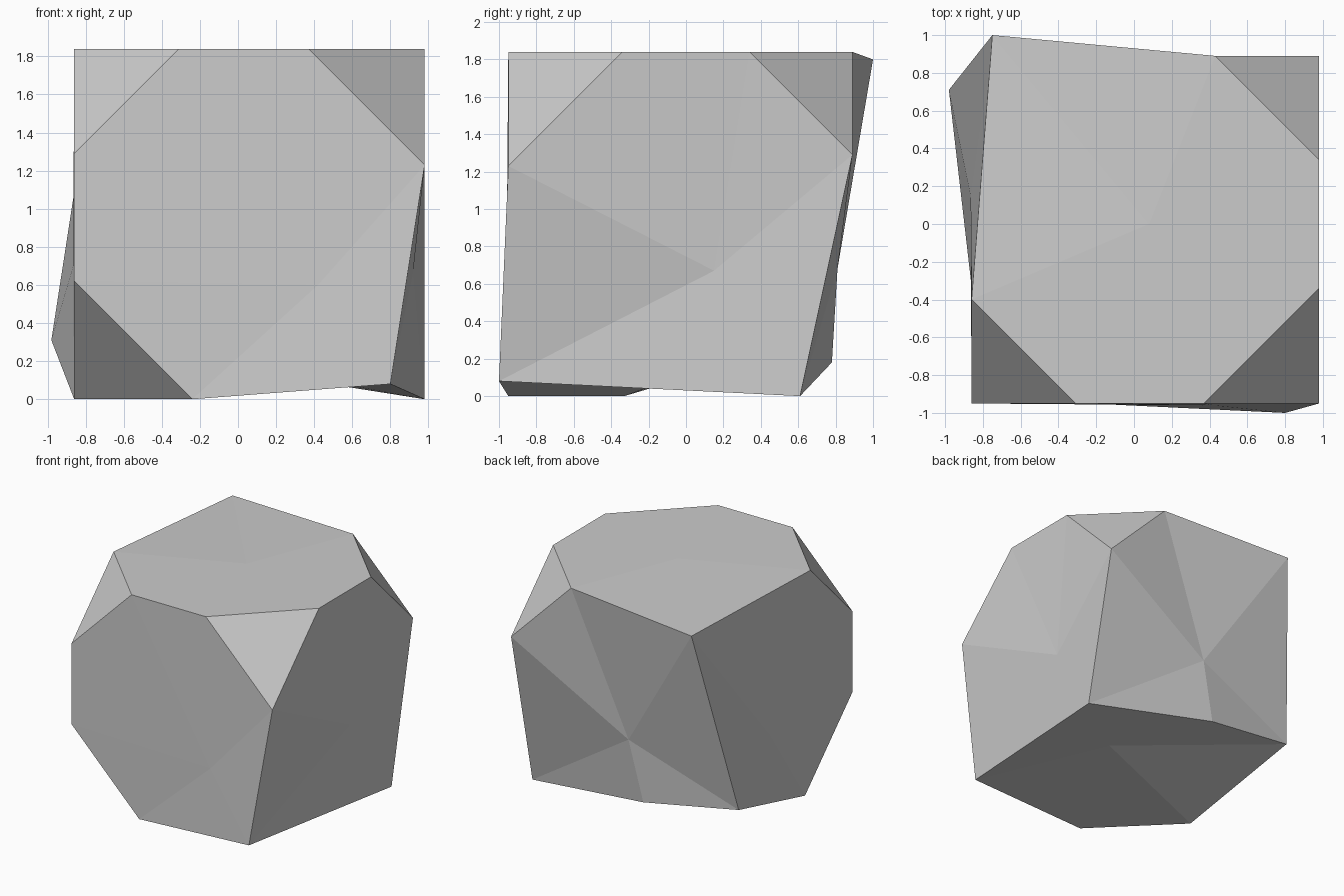
import bpy
import bmesh
from itertools import product
from mathutils import Vector

default = bpy.data.objects.get("Cube")
if default:
    bpy.data.objects.remove(default, do_unlink=True)

# Block limits, sliced corners (by size) and dented corners (by new position)
LOW, HIGH = Vector((-0.86, -0.95, 0)), Vector((0.98, 0.89, 1.84))
SLICED = {(0, 0, 1): 0.55, (1, 0, 1): 0.61, (1, 1, 1): 0.55, (0, 0, 0): 0.62}
DENTED = {
    (0, 1, 1): (-0.75, 1.0, 1.8),
    (0, 1, 0): (-0.98, 0.71, 0.31),
    (1, 0, 0): (0.8, -1.0, 0.08),
    (1, 1, 0): (0.98, 0.61, 0),
}
# Extra point on the chipped lower back edge
CHIPPED_EDGE = {(0, 1, 0), (1, 1, 0)}
CHIP = (-0.155, 0.78, 0.18)
# Shallow centre point of each side: (axis, high side)
CENTRES = {
    (0, 0): (-0.865, 0.15, 0.7),
    (0, 1): (0.92, 0.15, 0.67),
    (1, 0): (0.42, -0.96, 0.6),
    (1, 1): (-0.04, 0.81, 0.68),
    (2, 0): (0.28, 0.03, 0.13),
    (2, 1): (0.08, 0, 1.84),
}


def slice_point(corner, axis):
    """Point where a sliced corner meets its edge along an axis."""
    point = Vector([(LOW, HIGH)[side][i] for i, side in enumerate(corner)])
    point[axis] += SLICED[corner] * (-1 if corner[axis] else 1)
    return point


def outline(axis, side):
    """Walk around one side of the block."""
    b, c = [i for i in range(3) if i != axis]
    ring = []
    for u, v in ((0, 0), (1, 0), (1, 1), (0, 1)):
        corner = [side] * 3
        corner[b], corner[c] = u, v
        ring.append(tuple(corner))
    points = []
    for i, corner in enumerate(ring):
        if corner in SLICED:
            order = (c, b) if i % 2 == 0 else (b, c)
            points += [slice_point(corner, a) for a in order]
        else:
            points.append(DENTED[corner])
        if {corner, ring[(i + 1) % 4]} == CHIPPED_EDGE:
            points.append(CHIP)
    return points


bm = bmesh.new()


def add_face(points):
    bm.faces.new([bm.verts.new(p) for p in points])


# Six faceted sides, fanned around their centres
for axis, side in product(range(3), range(2)):
    points = outline(axis, side)
    for i, point in enumerate(points):
        add_face((CENTRES[axis, side], point, points[(i + 1) % len(points)]))

# Flat triangular corner slices
for corner in SLICED:
    add_face([slice_point(corner, axis) for axis in range(3)])

bmesh.ops.remove_doubles(bm, verts=bm.verts, dist=0.0001)
bmesh.ops.recalc_face_normals(bm, faces=bm.faces)
mesh = bpy.data.meshes.new("stone_block")
bm.to_mesh(mesh)
bm.free()

# Plain grey stone
grey = (0.6, 0.6, 0.6, 1)
stone = bpy.data.materials.new("stone_grey")
stone.use_nodes = True
stone.diffuse_color = grey
stone.node_tree.nodes["Principled BSDF"].inputs["Base Color"].default_value = grey
mesh.materials.append(stone)

block = bpy.data.objects.new("stone_block", mesh)
bpy.context.collection.objects.link(block)
